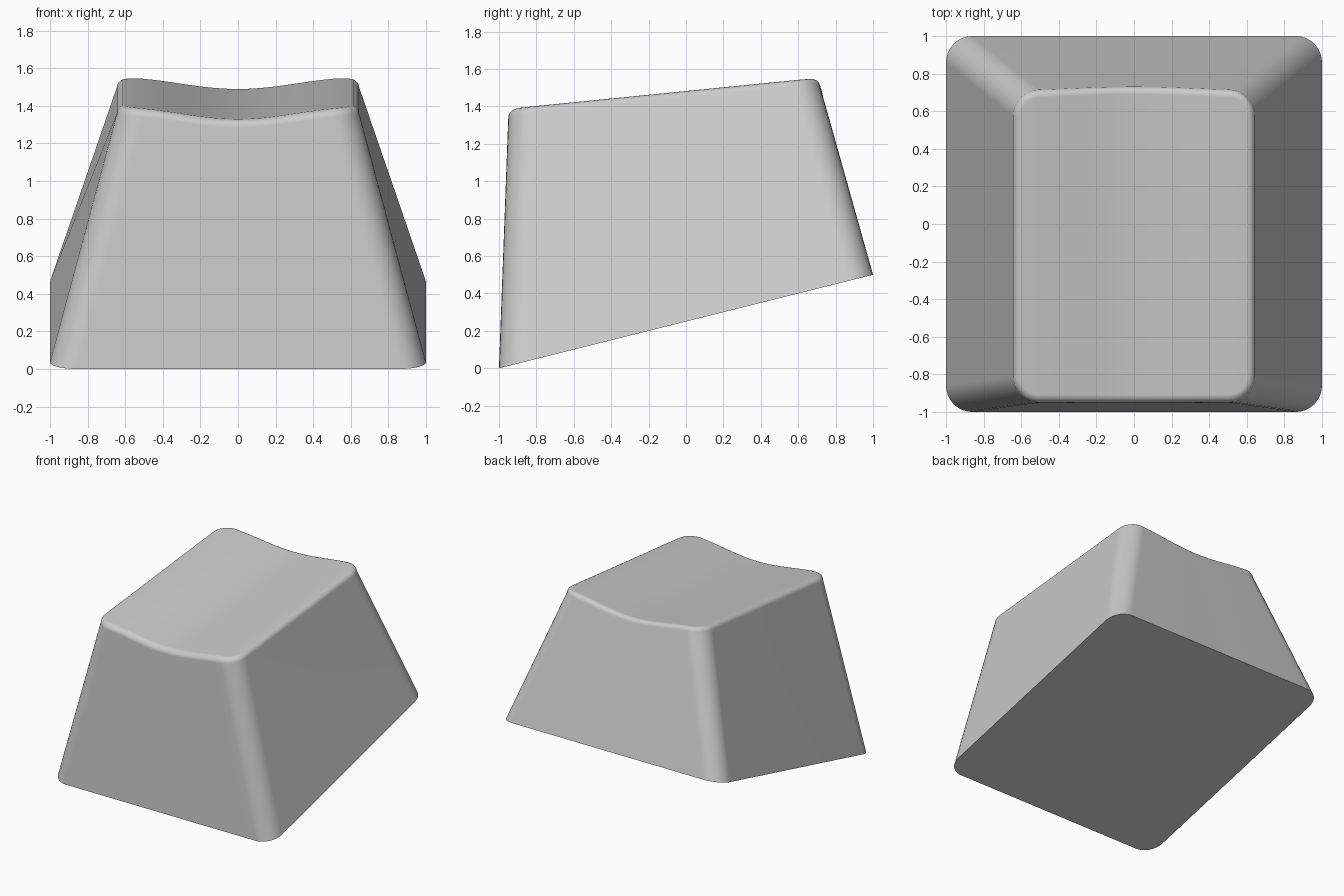
import bpy, bmesh
from math import sin, cos, pi
from mathutils import Vector

cube = bpy.data.objects.get("Cube")
if cube:
    bpy.data.objects.remove(cube, do_unlink=True)

CORNER, STRAIGHT, FILLET_STEPS = 8, 16, 5
FILLET = 0.042


def outline(half_x, front, back, radius):
    """Rounded rectangle: front run left to right, then back run right to left."""
    def run(y_edge, inward):
        left = []
        for i in range(CORNER + 1):
            a = pi / 2 * i / CORNER
            left.append((-half_x + radius * (1 - cos(a)),
                         y_edge + inward * radius * (1 - sin(a))))
        flat = half_x - radius
        mid = [(-flat + 2 * flat * i / STRAIGHT, y_edge) for i in range(1, STRAIGHT)]
        return left + mid + [(-x, y) for x, y in reversed(left)]
    return [Vector(p) for p in run(front, 1) + run(back, -1)[::-1]]


def dish(x, y):
    """Height of the tilted top, scooped across its width."""
    scoop = 0.031 * (1 + cos(pi * min(abs(x) / 0.63, 1)))
    return 1.482 + 0.1 * y - scoop


def underside(y):
    return 0.25 + 0.25 * y


def top_outline(inset=0):
    return outline(0.645 - inset, -0.95 + inset, 0.715 - inset, 0.14 - inset)


# Lower rim on the slanted underside
lower = outline(1, -1, 1, 0.14)
upper = top_outline()
rings = [[Vector((p.x, p.y, underside(p.y))) for p in lower]]

# Upper wall edge slides along the wall lines to follow the scoop
wall = []
for b, t in zip(lower, upper):
    z_low, z_high = underside(b.y), 1.44 + 0.1 * t.y
    f = (dish(t.x, t.y) - FILLET - z_low) / (z_high - z_low)
    wall.append(b.lerp(t, f))

# Rounded edge between the walls and the top
for s in range(FILLET_STEPS + 1):
    a = pi / 2 * s / FILLET_STEPS
    ring = []
    for w, t, p in zip(wall, upper, top_outline(FILLET * (1 - cos(a)))):
        q = w + p - t
        ring.append(Vector((q.x, q.y, dish(q.x, q.y) - FILLET * (1 - sin(a)))))
    rings.append(ring)

bm = bmesh.new()
loops = [[bm.verts.new(p) for p in ring] for ring in rings]
count = len(lower)
for a, b in zip(loops, loops[1:]):
    for i in range(count):
        j = (i + 1) % count
        bm.faces.new((a[i], a[j], b[j], b[i]))

# Flat underside and scooped top strips running front to back
bm.faces.new(loops[0][::-1])
top = loops[-1]
for i in range(count // 2 - 1):
    bm.faces.new((top[i], top[i + 1], top[count - 2 - i], top[count - 1 - i]))
bmesh.ops.recalc_face_normals(bm, faces=bm.faces)

mesh = bpy.data.meshes.new("key_cap")
bm.to_mesh(mesh)
bm.free()
cap = bpy.data.objects.new("key_cap", mesh)
bpy.context.collection.objects.link(cap)

# Single light grey plastic
grey = bpy.data.materials.new("light_grey")
grey.use_nodes = True
colour = (0.6, 0.6, 0.6, 1)
grey.diffuse_color = colour
grey.node_tree.nodes["Principled BSDF"].inputs["Base Color"].default_value = colour
mesh.materials.append(grey)

# Smooth shading with a crisp lower rim
bpy.ops.object.select_all(action='DESELECT')
cap.select_set(True)
bpy.context.view_layer.objects.active = cap
bpy.ops.object.shade_smooth_by_angle(angle=pi / 5)
weighted = cap.modifiers.new("weighted_normals", 'WEIGHTED_NORMAL')
weighted.keep_sharp = True
